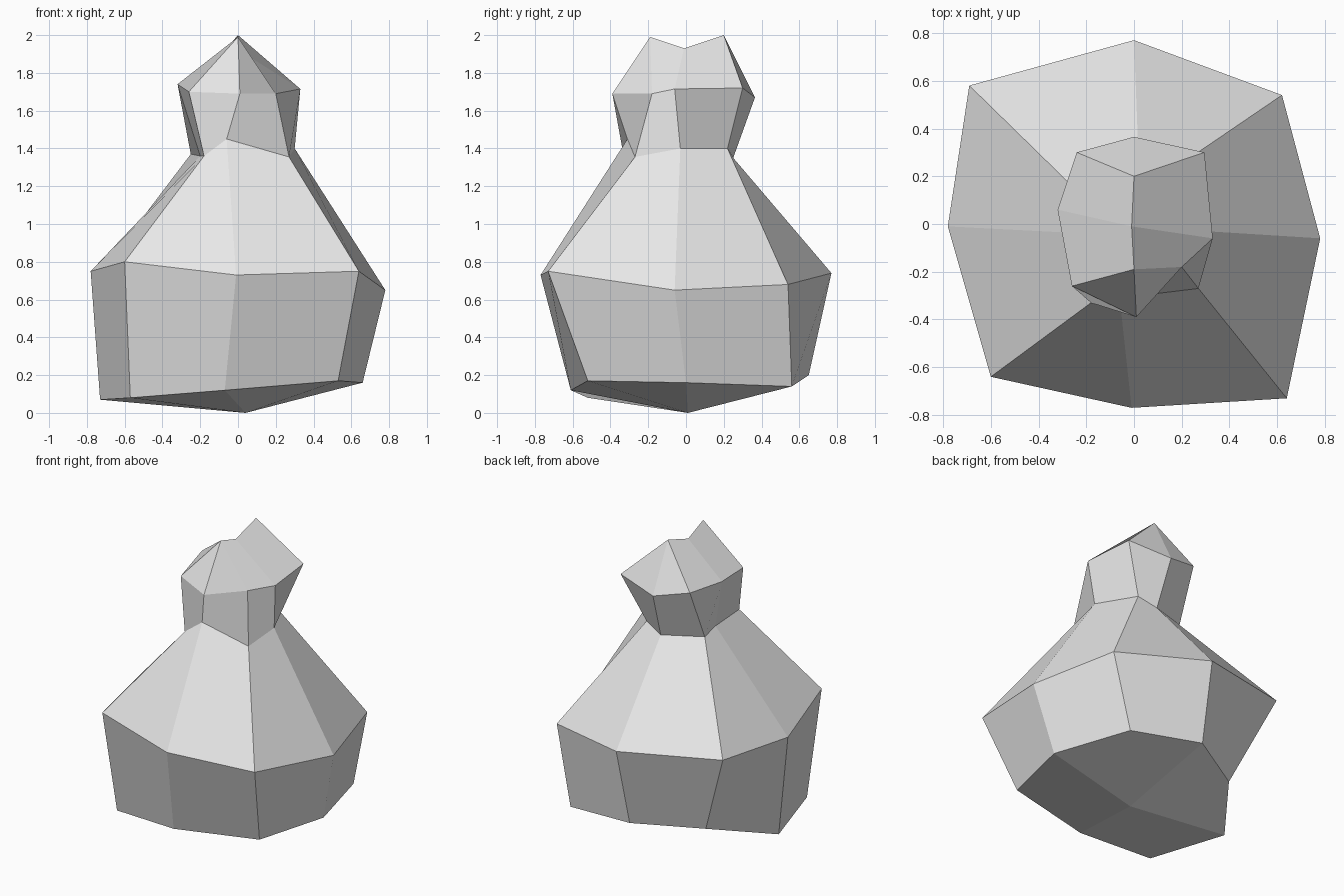
import bpy
import bmesh

# Remove only the default cube
default_cube = bpy.data.objects.get("Cube")
if default_cube:
    bpy.data.objects.remove(default_cube, do_unlink=True)


def make_material(name, colour):
    material = bpy.data.materials.new(name)
    material.use_nodes = True
    material.diffuse_color = colour
    for node in material.node_tree.nodes:
        if node.type == "BSDF_PRINCIPLED":
            node.inputs["Base Color"].default_value = colour
    return material


def add_ring(bm, points):
    """Eight-point cross-section, from front middle, counter-clockwise from above."""
    return [bm.verts.new(point) for point in points]


def bridge(bm, lower, upper):
    """Quad wall between two cross-sections."""
    count = len(lower)
    for i in range(count):
        j = (i + 1) % count
        bm.faces.new((lower[i], lower[j], upper[j], upper[i]))


# Irregular cross-sections of the carved piece, bottom to top
base_outline = [
    (-.07, -.61, .12), (.53, -.52, .17), (.66, 0, .16), (.5, .56, .14),
    (-.02, .65, .2), (-.44, .41, .18), (-.73, .02, .07), (-.57, -.52, .08)]
belly_outline = [
    (-.01, -.77, .73), (.64, -.73, .75), (.78, -.06, .65), (.62, .54, .68),
    (0, .77, .74), (-.69, .58, .79), (-.78, -.01, .75), (-.6, -.64, .8)]
neck_outline = [
    (-.06, -.31, 1.45), (.27, -.27, 1.355), (.3, -.03, 1.4), (.15, .22, 1.4),
    (.02, .25, 1.35), (-.25, .15, 1.37), (-.2, -.04, 1.36), (-.18, -.33, 1.36)]
head_outline = [
    (.01, -.39, 1.69), (.2, -.18, 1.69), (.33, -.06, 1.715), (.295, .3, 1.72),
    (0, .365, 1.67), (-.24, .3, 1.73), (-.32, .06, 1.74), (-.26, -.26, 1.7)]

bm = bmesh.new()
rings = [add_ring(bm, outline) for outline in
         (base_outline, belly_outline, neck_outline, head_outline)]

# Belly, shoulders and head walls
for lower, upper in zip(rings, rings[1:]):
    bridge(bm, lower, upper)

# Underside: four quads that meet at the low centre point
base = rings[0]
foot = bm.verts.new((.04, .01, 0))
for i in range(0, 8, 2):
    bm.faces.new((foot, base[i], base[i - 1], base[i - 2]))

# Crown: a saddle ridge between a front and a back tip
front, front_left, left, back_left, back, back_right, right, front_right = rings[-1]
front_tip = bm.verts.new((0, -.19, 1.99))
saddle = bm.verts.new((-.01, -.01, 1.93))
back_tip = bm.verts.new((0, .2, 2))
crown_faces = [
    (front, front_left, front_tip), (front_right, front, front_tip),
    (front_left, left, saddle, front_tip), (left, back_left, back_tip, saddle),
    (back_left, back, back_tip), (back, back_right, back_tip),
    (back_right, right, saddle, back_tip), (right, front_right, front_tip, saddle)]
for corners in crown_faces:
    bm.faces.new(corners)

bmesh.ops.recalc_face_normals(bm, faces=bm.faces[:])
mesh = bpy.data.meshes.new("faceted_pawn")
bm.to_mesh(mesh)
bm.free()
mesh.materials.append(make_material("light_grey", (.8, .8, .8, 1)))
pawn = bpy.data.objects.new("faceted_pawn", mesh)
bpy.context.collection.objects.link(pawn)
